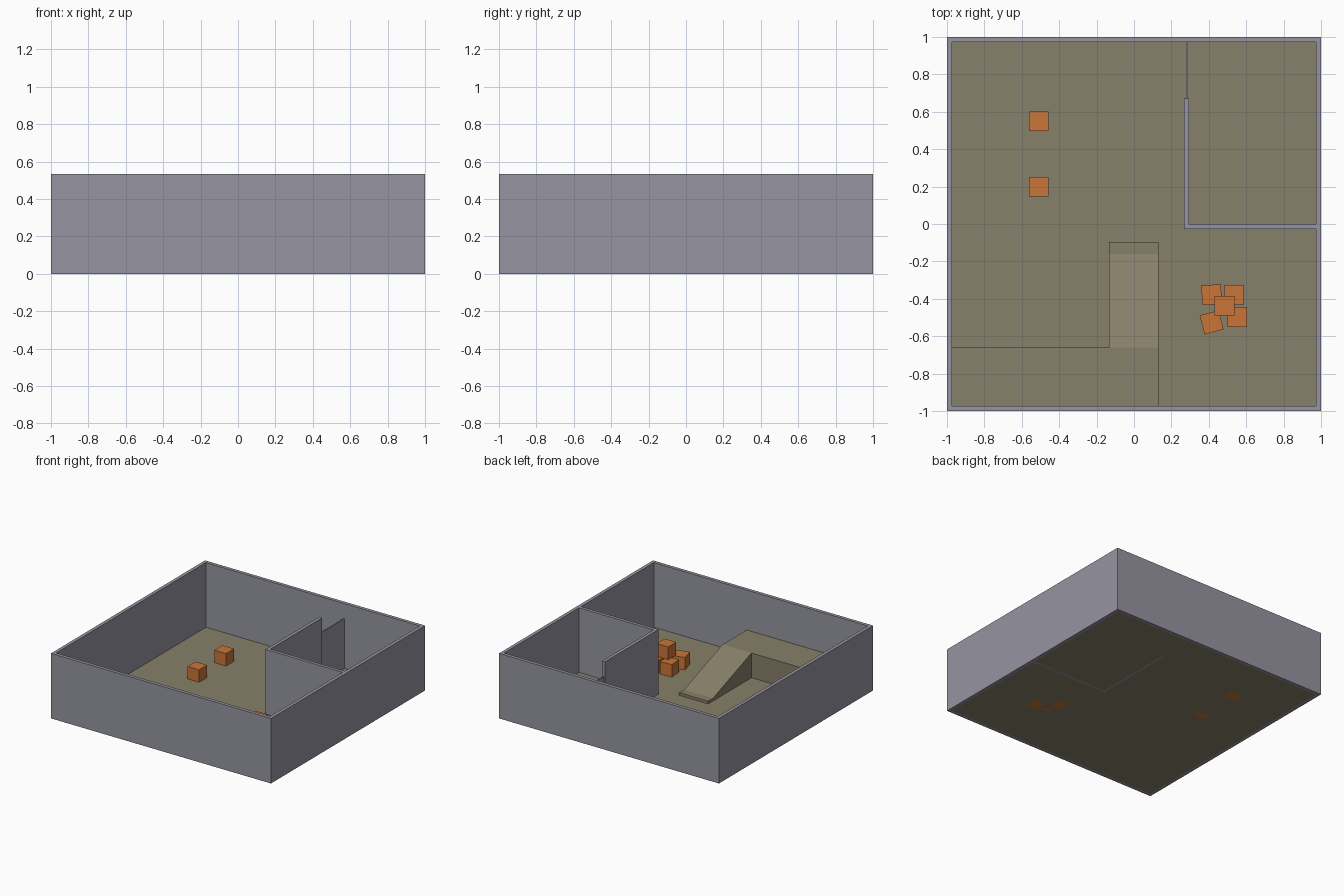
import bpy, bmesh, math
from mathutils import Matrix, Vector

if "Cube" in bpy.data.objects:
    bpy.data.objects.remove(bpy.data.objects["Cube"])

H = 0.534      # wall height
IN = 0.972     # inner face of the outer walls
BOX = 0.105    # crate size


def material(name, rgb):
    m = bpy.data.materials.new(name)
    m.diffuse_color = (*rgb, 1.0)
    m.use_nodes = True
    m.node_tree.nodes["Principled BSDF"].inputs["Base Color"].default_value = m.diffuse_color
    return m


WALL = material("wall_grey", (0.305, 0.300, 0.355))
FLOOR = material("floor_olive", (0.245, 0.215, 0.142))
CRATE = material("crate_orange", (0.585, 0.178, 0.040))


def finish(bm, name, mat):
    bmesh.ops.recalc_face_normals(bm, faces=bm.faces)
    mesh = bpy.data.meshes.new(name)
    bm.to_mesh(mesh)
    bm.free()
    mesh.materials.append(mat)
    ob = bpy.data.objects.new(name, mesh)
    bpy.context.collection.objects.link(ob)
    return ob


def prism(name, points, direction, mat):
    """Extrude a closed polygon along a direction."""
    bm = bmesh.new()
    face = bm.faces.new([bm.verts.new(p) for p in points])
    ext = bmesh.ops.extrude_face_region(bm, geom=[face], use_keep_orig=True)
    verts = [g for g in ext["geom"] if isinstance(g, bmesh.types.BMVert)]
    bmesh.ops.translate(bm, verts=verts, vec=Vector(direction))
    return finish(bm, name, mat)


def slab(name, x0, x1, y0, y1, z0, z1, mat):
    pts = [(x0, y0, z0), (x1, y0, z0), (x1, y1, z0), (x0, y1, z0)]
    return prism(name, pts, (0, 0, z1 - z0), mat)


# Outer walls: one square ring
bm = bmesh.new()
signs = [(-1, -1), (1, -1), (1, 1), (-1, 1)]
loops = [[bm.verts.new((sx * r, sy * r, z)) for sx, sy in signs]
         for r, z in ((1, 0), (1, H), (IN, H), (IN, 0))]
for a in range(4):
    lo, hi = loops[a], loops[(a + 1) % 4]
    for i in range(4):
        j = (i + 1) % 4
        bm.faces.new((lo[i], lo[j], hi[j], hi[i]))
finish(bm, "outer_walls", WALL)

# Floor
slab("floor", -IN, IN, -IN, IN, 0, 0.003, FLOOR)

# L-shaped inner wall and the thin, lower door that closes its gap
prism("inner_wall", [(0.268, -0.027, 0), (IN, -0.027, 0), (IN, 0, 0),
                     (0.295, 0, 0), (0.295, 0.67, 0), (0.268, 0.67, 0)],
      (0, 0, H), WALL)
slab("door", 0.278, 0.288, 0.67, IN, 0, 0.41, WALL)

# Raised platform and the ramp with a low landing lip
TOP = 0.206
slab("platform", -IN, 0.13, -IN, -0.66, 0, TOP, FLOOR)
prism("ramp", [(-0.133, -0.66, 0), (-0.133, -0.097, 0), (-0.133, -0.097, 0.025),
               (-0.133, -0.16, 0.025), (-0.133, -0.66, TOP)],
      (0.263, 0, 0), FLOOR)

# Crates: two loose ones, and a pile of four with one on top
crates = [(-0.51, 0.55, 0, 0), (-0.51, 0.20, 0, 0),
          (0.415, -0.378, 0, 4), (0.536, -0.378, 0, 0),
          (0.415, -0.526, 0, 15), (0.552, -0.497, 0, 0),
          (0.484, -0.437, 1, 0)]
for i, (x, y, level, deg) in enumerate(crates):
    bm = bmesh.new()
    bmesh.ops.create_cube(bm, size=BOX)
    bm.transform(Matrix.Translation((x, y, BOX * (level + 0.5)))
                 @ Matrix.Rotation(math.radians(deg), 4, 'Z'))
    finish(bm, f"crate_{i + 1}", CRATE)
